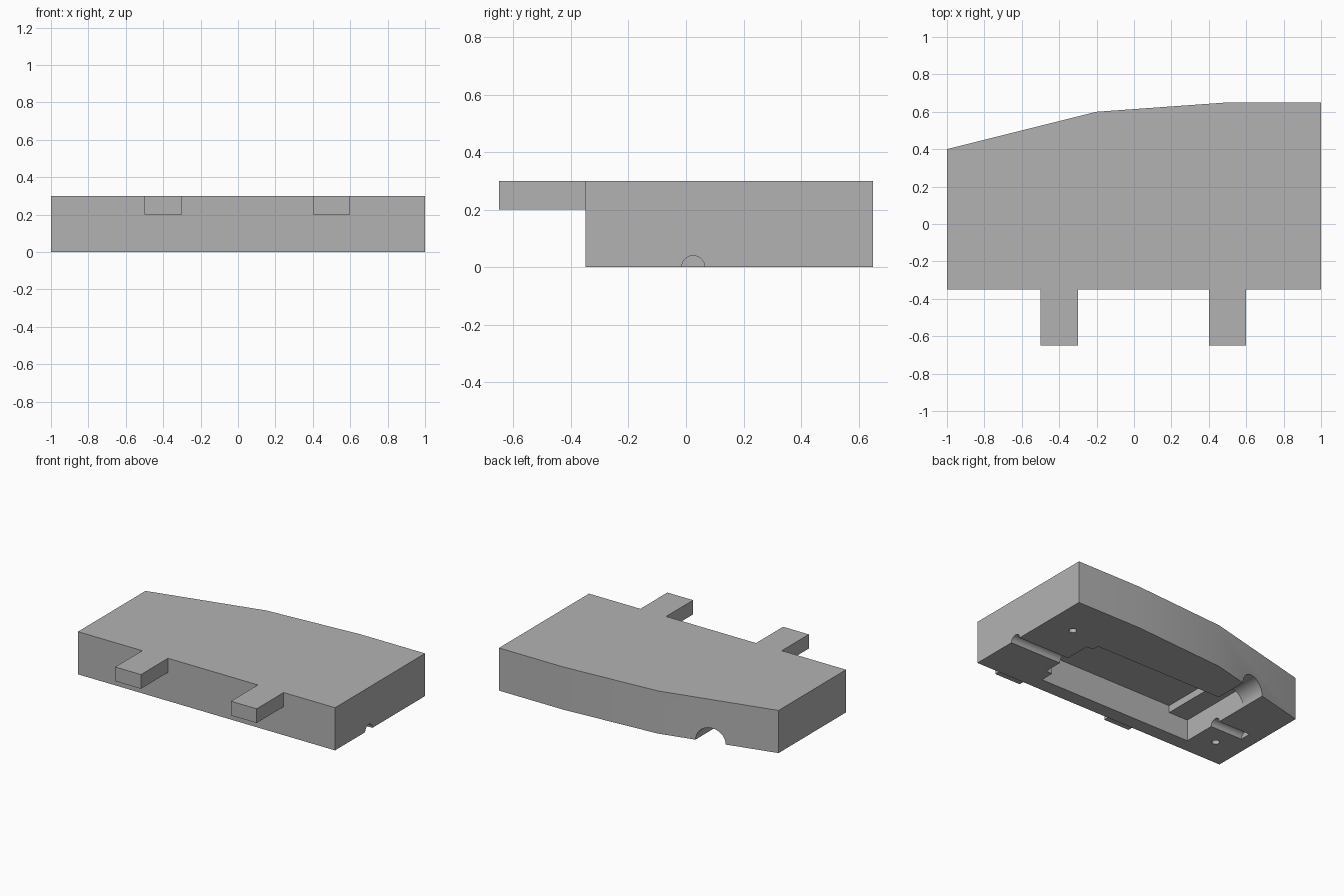
import bpy, bmesh, math
from mathutils import Matrix, Vector

cube = bpy.data.objects.get("Cube")
if cube:
    bpy.data.objects.remove(cube, do_unlink=True)

grey = bpy.data.materials.new("plain grey")
grey.use_nodes = True
colour = (0.45, 0.45, 0.45, 1)
grey.diffuse_color = colour
grey.node_tree.nodes["Principled BSDF"].inputs["Base Color"].default_value = colour


def add_object(name, bm):
    bmesh.ops.recalc_face_normals(bm, faces=bm.faces)
    mesh = bpy.data.meshes.new(name)
    bm.to_mesh(mesh)
    bm.free()
    mesh.materials.append(grey)
    obj = bpy.data.objects.new(name, mesh)
    bpy.context.collection.objects.link(obj)
    return obj


def prism(name, outline, low, high):
    bm = bmesh.new()
    base = bm.faces.new([bm.verts.new((x, y, low)) for x, y in outline])
    top = bmesh.ops.extrude_face_region(bm, geom=[base])["geom"]
    verts = [v for v in top if isinstance(v, bmesh.types.BMVert)]
    bmesh.ops.translate(bm, verts=verts, vec=(0, 0, high - low))
    return add_object(name, bm)


def box(name, x0, x1, y0, y1, z0, z1):
    return prism(name, [(x0, y0), (x1, y0), (x1, y1), (x0, y1)], z0, z1)


def rod(name, start, end, radius):
    a, b = Vector(start), Vector(end)
    turn = (b - a).to_track_quat("Z", "Y").to_matrix().to_4x4()
    bm = bmesh.new()
    bmesh.ops.create_cone(bm, cap_ends=True, segments=32, radius1=radius,
                          radius2=radius, depth=(b - a).length,
                          matrix=Matrix.Translation((a + b) / 2) @ turn)
    return add_object(name, bm)


# Housing slab with a bent back edge
housing = prism("housing", [(-1, -0.35), (1, -0.35), (1, 0.65), (0.5, 0.65),
                            (-0.2, 0.6), (-1, 0.4)], 0, 0.3)

# Underside recess, its ledges, cable channels and screw holes
cutters = [
    box("main_recess", -0.5, 0.55, -0.25, 0.3, -0.1, 0.2),
    box("end_ledge", -0.65, -0.4, -0.25, 0.3, -0.1, 0.15),
    box("connector_pocket", 0.5, 0.6, -0.15, 0.25, -0.1, 0.15),
    rod("cable_channel", (0.52, 0.025, 0), (1.1, 0.025, 0), 0.04),
    rod("short_channel", (-0.9, 0.025, 0), (-0.6, 0.025, 0), 0.04),
    rod("back_channel", (-0.55, 0.25, 0), (-0.55, 0.8, 0), 0.1),
    rod("screw_hole_left", (0.8, 0.35, -0.1), (0.8, 0.35, 0.2), 0.025),
    rod("screw_hole_right", (-0.8, -0.15, -0.1), (-0.8, -0.15, 0.2), 0.025),
]
for cutter in cutters:
    mod = housing.modifiers.new(cutter.name, "BOOLEAN")
    mod.operation = "DIFFERENCE"
    mod.solver = "EXACT"
    mod.object = cutter

# Bake the cuts and drop the cutters
bpy.context.view_layer.update()
graph = bpy.context.evaluated_depsgraph_get()
cut_mesh = bpy.data.meshes.new_from_object(housing.evaluated_get(graph))
housing.modifiers.clear()
housing.data = cut_mesh
for cutter in cutters:
    bpy.data.objects.remove(cutter, do_unlink=True)

# Front mounting tabs
tabs = [box("tab_" + side, x, x + 0.2, -0.65, -0.35, 0.2, 0.3)
        for side, x in (("right", -0.5), ("left", 0.4))]

# Smooth shading with sharp corners
bpy.ops.object.select_all(action="DESELECT")
for obj in [housing] + tabs:
    obj.select_set(True)
bpy.context.view_layer.objects.active = housing
bpy.ops.object.shade_smooth_by_angle(angle=math.radians(30))
